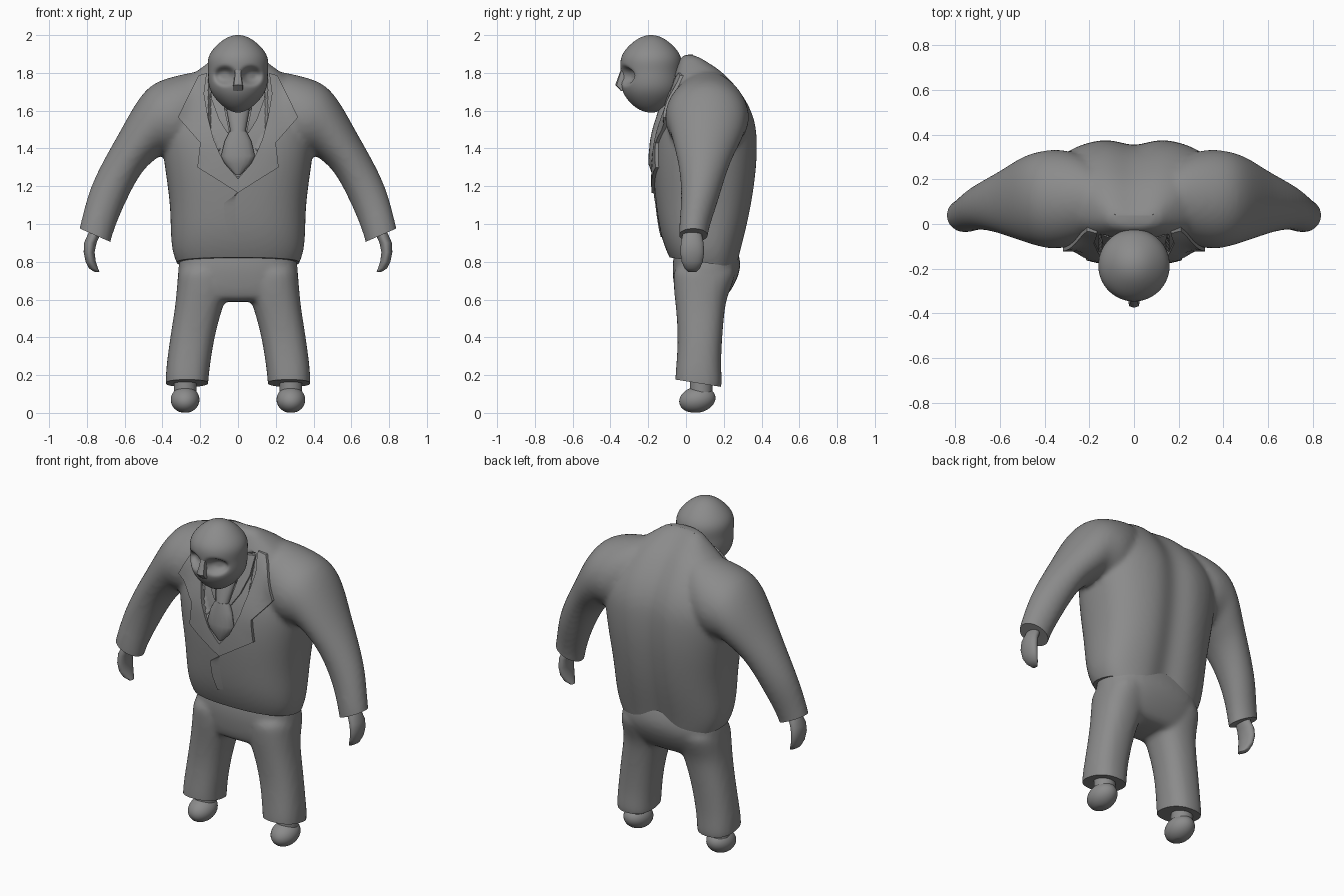
import bpy, bmesh, math
from mathutils import Vector, Matrix
from mathutils.bvhtree import BVHTree

if "Cube" in bpy.data.objects:
    bpy.data.objects.remove(bpy.data.objects["Cube"])

grey = bpy.data.materials.new("suit_grey")
grey.diffuse_color = (0.26, 0.26, 0.26, 1)
grey.use_nodes = True
grey.node_tree.nodes["Principled BSDF"].inputs["Base Color"].default_value = grey.diffuse_color


def add_object(name, bm, angle=40):
    bmesh.ops.recalc_face_normals(bm, faces=bm.faces)
    me = bpy.data.meshes.new(name)
    bm.to_mesh(me)
    bm.free()
    me.materials.append(grey)
    ob = bpy.data.objects.new(name, me)
    bpy.context.collection.objects.link(ob)
    bpy.context.view_layer.objects.active = ob
    ob.select_set(True)
    bpy.ops.object.shade_smooth_by_angle(angle=math.radians(angle))
    ob.select_set(False)
    return ob


def loft(bm, rings, n=24, p=1.0):
    """Skin closed rings given as (centre, u axis, v axis)."""
    loops = []
    for c, u, v in rings:
        loop = []
        for i in range(n):
            a = 2 * math.pi * i / n
            s, t = math.cos(a), math.sin(a)
            s, t = math.copysign(abs(s) ** p, s), math.copysign(abs(t) ** p, t)
            loop.append(bm.verts.new(Vector(c) + Vector(u) * s + Vector(v) * t))
        loops.append(loop)
    for a, b in zip(loops, loops[1:]):
        for i in range(n):
            bm.faces.new((a[i], a[(i + 1) % n], b[(i + 1) % n], b[i]))
    bm.faces.new(loops[0][::-1])
    bm.faces.new(loops[-1])


def level(z, x0, x1, y0, y1):
    """Horizontal ring from its extents."""
    return (((x0 + x1) / 2, (y0 + y1) / 2, z), ((x1 - x0) / 2, 0, 0), (0, (y1 - y0) / 2, 0))


def limb_ring(s, ox, oz, ix, iz, y0, y1):
    """Ring across a limb, from its outer and inner outline points."""
    return ((s * (ox + ix) / 2, (y0 + y1) / 2, (oz + iz) / 2),
            (s * (ox - ix) / 2, 0, (oz - iz) / 2), (0, (y1 - y0) / 2, 0))


def blend(bm, voxel, smooth):
    """Fuse overlapping lofts into one smooth skin."""
    ob = add_object("blend_helper", bm)
    m = ob.modifiers.new("round", 'SUBSURF')
    m.levels = m.render_levels = 2
    m = ob.modifiers.new("fuse", 'REMESH')
    m.mode, m.voxel_size = 'VOXEL', voxel
    m = ob.modifiers.new("relax", 'SMOOTH')
    m.iterations = smooth
    dg = bpy.context.evaluated_depsgraph_get()
    out = bmesh.new()
    out.from_mesh(ob.evaluated_get(dg).to_mesh())
    bpy.data.objects.remove(ob)
    return out


def trim(bm, co, normal):
    """Cut off and cap everything beyond a plane."""
    r = bmesh.ops.bisect_plane(bm, geom=bm.verts[:] + bm.edges[:] + bm.faces[:],
                               plane_co=co, plane_no=normal, clear_outer=True)
    edges = [e for e in r['geom_cut'] if isinstance(e, bmesh.types.BMEdge)]
    bmesh.ops.holes_fill(bm, edges=edges)


# Jacket: torso and sleeves fused, then trimmed at hem and cuffs
bm = bmesh.new()
torso = [(0.70, .29, -.03, .26), (0.77, .315, -.06, .28), (0.84, .35, -.10, .295), (0.95, .36, -.14, .325),
         (1.1, .36, -.162, .36), (1.3, .39, -.18, .388), (1.45, .41, -.17, .39),
         (1.55, .41, -.14, .378), (1.65, .38, -.105, .335), (1.74, .31, -.08, .27),
         (1.81, .22, -.06, .205), (1.86, .15, -.04, .13), (1.90, .10, -.02, .07)]
loft(bm, [level(z, -x, x, a, b) for z, x, a, b in torso], p=0.8)
sleeve = [(.08, 1.83, .13, 1.42, -.03, .22), (.22, 1.81, .25, 1.36, -.09, .32), (.36, 1.78, .34, 1.35, -.12, .34),
          (.47, 1.74, .40, 1.37, -.10, .325), (.55, 1.63, .44, 1.34, -.08, .305), (.63, 1.48, .50, 1.29, -.055, .255),
          (.715, 1.335, .56, 1.19, -.03, .21), (.785, 1.19, .62, 1.06, -.025, .17),
          (.82, 1.06, .66, .96, -.035, .13), (.845, .96, .68, .88, -.04, .11), (.86, .86, .71, .78, -.03, .10)]
for s in (-1, 1):
    loft(bm, [limb_ring(s, *r) for r in sleeve])
bm = blend(bm, 0.015, 5)
for s in (-1, 1):
    trim(bm, (s * .755, .03, .94), (s * .40, 0, -.916))
trim(bm, (0, .1, .795), (0, -.15, -1))
for v in bm.verts:  # groove down the spine
    if v.co.y > .05:
        v.co.y -= .03 * math.exp(-(v.co.x / .09) ** 2)
bm.normal_update()
skin = BVHTree.FromBMesh(bm)


def chest(x, z):
    """Front surface depth, averaged a little to stay even."""
    ys = []
    for dx, dz in ((0, 0), (.02, 0), (-.02, 0), (0, .02), (0, -.02)):
        hit = skin.ray_cast(Vector((x + dx, -1, z + dz)), Vector((0, 1, 0)))[0]
        ys.append(min(hit.y, 0.0) if hit else 0.0)
    return sum(ys) / len(ys)


def strip(name, rows, lift_in, lift_out, thick, sides=(-1, 1)):
    """Cloth band over the chest between inner and outer outline points."""
    b = bmesh.new()
    fine = []
    for r, q in zip(rows, rows[1:]):
        fine += [[p + (w - p) * k / 4 for p, w in zip(r, q)] for k in range(4)]
    fine.append(list(rows[-1]))
    for s in sides:
        front, back = [], []
        for ix, iz, ox, oz in fine:
            f, g = [], []
            for j in range(5):
                t = j / 4
                x, z = s * (ix + (ox - ix) * t), iz + (oz - iz) * t
                y = chest(x, z) - lift_in - (lift_out - lift_in) * t
                f.append(b.verts.new((x, y, z)))
                g.append(b.verts.new((x, y + thick, z)))
            front.append(f)
            back.append(g)
        n = len(front)
        for i in range(n - 1):
            for j in range(4):
                for L in (front, back):
                    b.faces.new((L[i][j], L[i][j + 1], L[i + 1][j + 1], L[i + 1][j]))
            for j in (0, 4):
                b.faces.new((front[i][j], front[i + 1][j], back[i + 1][j], back[i][j]))
        for i in (0, n - 1):
            for j in range(4):
                b.faces.new((front[i][j], front[i][j + 1], back[i][j + 1], back[i][j]))
    return add_object(name, b, 40)


# Lapels, shirt collar and front overlap
strip("lapels", [(0, 1.24, 0, 1.165), (.07, 1.32, .11, 1.235), (.10, 1.38, .215, 1.30), (.13, 1.45, .20, 1.43),
                 (.158, 1.56, .318, 1.565), (.18, 1.69, .265, 1.675), (.165, 1.80, .21, 1.785)], .012, .018, .04)
strip("shirt_collar", [(.045, 1.49, .055, 1.48), (.06, 1.56, .10, 1.55), (.075, 1.63, .14, 1.66),
                       (.10, 1.77, .15, 1.77)], 0, -.006, .03)
strip("front_overlap", [(0, 1.165, .02, 1.16), (.075, 1.11, -.04, 1.12), (.07, 1.02, -.04, 1.02),
                        (.045, .93, -.03, .95)], .007, -.006, .012, (-1,))

# Tie: knot over a pointed blade
tie = bmesh.new()
for rows in ([(1.64, .055), (1.60, .06), (1.52, .045), (1.485, .04)],
             [(1.49, .045), (1.44, .07), (1.36, .09), (1.32, .07), (1.26, .012)]):
    loft(tie, [((0, chest(0, z) + .005, z), (w, 0, 0), (0, .032 if w > .02 else .012, 0)) for z, w in rows], 16)
add_object("tie", tie)

# Sink the shirt front between the lapels
for v in bm.verts:
    if v.co.y < -.03 and 1.25 < v.co.z < 1.78 and abs(v.co.x) < min(.155, (v.co.z - 1.21) * .55):
        v.co.y += .022
add_object("jacket", bm, 50)

# Trousers: pelvis and legs fused, trimmed at the cuffs
bm = bmesh.new()
loft(bm, [level(z, -x, x, a, b) for z, x, a, b in
          [(.93, .28, -.04, .25), (.85, .305, -.065, .28), (.77, .32, -.075, .295), (.69, .322, -.068, .265),
           (.62, .31, -.055, .22), (.585, .27, -.03, .18)]], p=0.8)
leg = [(.80, .05, .315, -.07, .28), (.70, .05, .322, -.068, .255), (.62, .055, .328, -.062, .22),
       (.55, .085, .335, -.053, .205), (.4, .125, .36, -.042, .192), (.25, .148, .38, -.052, .185),
       (.17, .157, .385, -.06, .192), (.08, .16, .383, -.052, .187)]
for s in (-1, 1):
    loft(bm, [level(z, s * a, s * b, c, d) for z, a, b, c, d in leg], p=0.85)
bm = blend(bm, 0.015, 5)
trim(bm, (0, .06, .158), (0, -.16, -1))
add_object("trousers", bm, 50)

# Feet with ankles, and hands
for s, side in ((-1, "left"), (1, "right")):
    b = bmesh.new()
    shape = Matrix.Translation((s * .28, .06, .07)) @ Matrix.Rotation(.2, 4, 'X') @ Matrix.Diagonal((.076, .097, .069, 1))
    bmesh.ops.create_uvsphere(b, u_segments=32, v_segments=20, radius=1, matrix=shape)
    for v in b.verts:
        v.co.z = max(v.co.z, 0.003)
    loft(b, [level(z, s * .28 - .06, s * .28 + .06, .02, .14) for z in (.08, .2)])
    add_object(side + "_foot", b)
    b = bmesh.new()
    hand = [(1.0, .735, .03, .035), (.95, .76, .033, .05), (.90, .782, .033, .06), (.85, .788, .029, .063),
            (.80, .78, .027, .056), (.765, .765, .024, .04), (.745, .745, .012, .02)]
    loft(b, [((s * x, .033, z), (s * w, 0, 0), (0, d, 0)) for z, x, w, d in hand])
    add_object(side + "_hand", b, 60)

# Head: rounded skull, narrower jaw, pressed-in eye sockets
b = bmesh.new()
bmesh.ops.create_uvsphere(b, u_segments=96, v_segments=64, radius=1)
for v in b.verts:
    x, y, z = v.co
    jaw = 1 - .16 * max(0, -z) ** 2
    full = 1 + (.09 if z > 0 else .05) * math.sin(math.pi * min(1, abs(z))) ** 2
    v.co = (x * .158 * jaw * full, -.185 + y * .16 * full, 1.795 + z * .205)
    if y < 0:
        d = math.hypot((abs(v.co.x) - .07) / .05, (v.co.z - 1.785) / .042)
        v.co.y += .05 * math.exp(-d ** 4)
add_object("head", b, 60)

# Nose wedge and neck
b = bmesh.new()
loft(b, [((0, y, z), (w, 0, 0), (0, d, 0)) for z, y, w, d in
         [(1.83, -.32, .02, .02), (1.79, -.32, .018, .035), (1.735, -.325, .027, .05), (1.705, -.32, .027, .025)]],
     8, 0.5)
add_object("nose", b, 30)
b = bmesh.new()
loft(b, [((0, y, z), (.11, 0, 0), (0, .09, 0)) for z, y in ((1.55, .0), (1.68, -.06), (1.78, -.11))])
add_object("neck", b)
